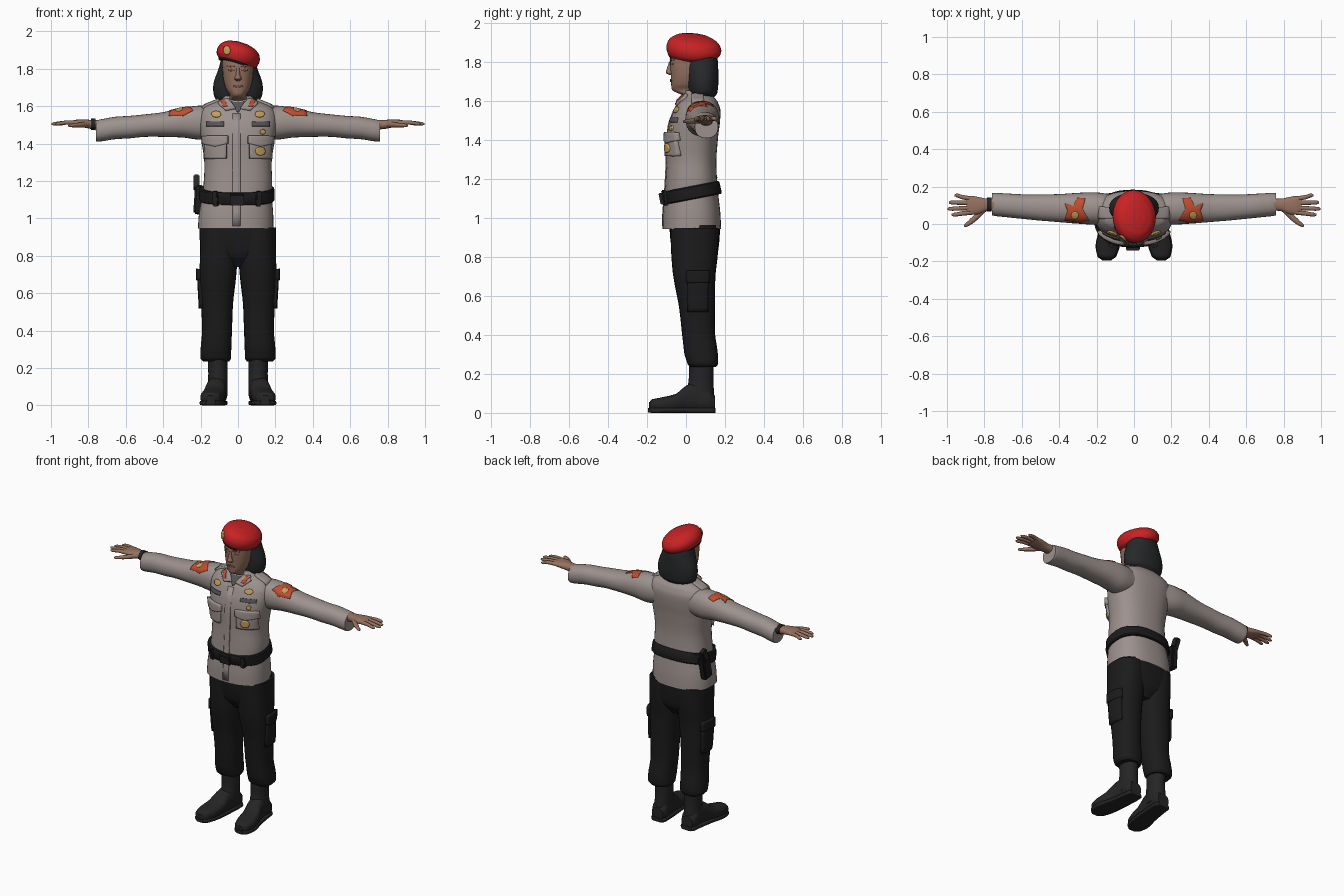
import bpy, bmesh, math
from mathutils import Vector, Matrix
from mathutils.bvhtree import BVHTree


def mat(name, r, g, b):
    m = bpy.data.materials.new(name)
    m.diffuse_color = (r, g, b, 1)
    return m


SHIRT = mat("shirt_grey", .335, .285, .268)
BLACK = mat("trouser_black", .011, .011, .012)
BOOT = mat("boot_black", .018, .018, .018)
HAIR = mat("hair_dark", .019, .021, .022)
SKIN = mat("skin_brown", .30, .165, .115)
RED = mat("beret_red", .58, .016, .018)
PATCH = mat("patch_orange_red", .53, .075, .03)
GOLD = mat("badge_gold", .55, .34, .10)
RIBBON = mat("ribbon_grey", .10, .09, .095)
LIP = mat("lip_brown", .19, .085, .06)


def finish(name, bm, m):
    bmesh.ops.recalc_face_normals(bm, faces=bm.faces)
    me = bpy.data.meshes.new(name)
    bm.to_mesh(me)
    bm.free()
    me.materials.append(m)
    ob = bpy.data.objects.new(name, me)
    bpy.context.collection.objects.link(ob)
    return ob


def loft(name, m, axis, rings, n=2.0, seg=28, s=1, sub=4, xf=None):
    """Skin of (position, centre1, centre2, radius1, radius2) rings along an axis."""
    bm, loops = bmesh.new(), []
    k = len(rings)
    for i in range(k - 1):
        p = [rings[max(0, min(k - 1, i + d))] for d in (-1, 0, 1, 2)]
        for j in range(sub + (i == k - 2)):
            t = j / sub
            v = [.5 * (2 * b + (c - a) * t + (2 * a - 5 * b + 4 * c - d) * t * t
                       + (3 * b - a - 3 * c + d) * t ** 3) for a, b, c, d in zip(*p)]
            v[0] = p[1][0] + (p[2][0] - p[1][0]) * t
            loop = []
            for q in range(seg):
                a = 2 * math.pi * q / seg
                c, d = [math.copysign(abs(f) ** (2 / n), f) for f in (math.cos(a), math.sin(a))]
                co = [v[1] + max(v[3], .001) * c, v[2] + max(v[4], .001) * d]
                co.insert(axis, v[0])
                co[0] *= s
                loop.append(bm.verts.new(co))
            loops.append(loop)
    for a, b in zip(loops, loops[1:]):
        for q in range(seg):
            r = (q + 1) % seg
            bm.faces.new((a[q], a[r], b[r], b[q]))
    bm.faces.new(loops[0])
    bm.faces.new(loops[-1])
    if xf:
        bm.transform(xf)
    return finish(name, bm, m)


def plate(name, m, target, outline, thick=.008, axis=1, sign=-1):
    """Patch draped on a target surface, seen along the given axis."""
    tree = BVHTree.FromPolygons([v.co for v in target.data.vertices],
                                [p.vertices for p in target.data.polygons])
    pts = []
    for (a, b), (c, d) in zip(outline, outline[1:] + outline[:1]):
        pts += [(a + (c - a) * t / 4, b + (d - b) * t / 4) for t in range(4)]
    cx = sum(p[0] for p in pts) / len(pts)
    cy = sum(p[1] for p in pts) / len(pts)
    bm = bmesh.new()

    def drop(a, b):
        o, d = [a, b], Vector((0, 0, 0))
        o.insert(axis, 3 * sign)
        d[axis] = -sign
        hit = tree.ray_cast(Vector(o), d)[0]
        if hit is None:
            hit = tree.find_nearest(Vector([*o[:axis], 0, *o[axis + 1:]]))[0]
        return bm.verts.new(hit)

    prev = None
    mid = drop(cx, cy)
    for k in (.25, .5, .75, 1):
        ring = [drop(cx + (a - cx) * k, cy + (b - cy) * k) for a, b in pts]
        for i in range(len(ring)):
            j = (i + 1) % len(ring)
            bm.faces.new((prev[i], prev[j], ring[j], ring[i]) if prev else (mid, ring[j], ring[i]))
        prev = ring
    ob = finish(name, bm, m)
    mod = ob.modifiers.new("thickness", "SOLIDIFY")
    mod.thickness, mod.offset = thick * 2, 0
    return ob


def rect(x0, x1, z0, z1):
    return [(x0, z0), (x1, z0), (x1, z1), (x0, z1)]


def disc(x, z, r, rz=None):
    return [(x + r * math.cos(i * math.pi / 4), z + (rz or r) * math.sin(i * math.pi / 4)) for i in range(8)]


def box(name, m, loc, size, rot=(0, 0, 0)):
    bm = bmesh.new()
    bmesh.ops.create_cube(bm, size=1)
    bmesh.ops.scale(bm, vec=size, verts=bm.verts)
    bmesh.ops.bevel(bm, geom=bm.edges[:], offset=min(size) * .2, segments=2, affect='EDGES')
    for ax, ang in zip("XYZ", rot):
        bm.transform(Matrix.Rotation(math.radians(ang), 4, ax))
    bm.transform(Matrix.Translation(loc))
    return finish(name, bm, m)


# Shirt body
shirt = loft("shirt", SHIRT, 2, [
    (.945, -.012, .030, .202, .150), (1.03, -.010, .029, .198, .147), (1.12, -.005, .028, .186, .138),
    (1.20, 0, .027, .183, .132), (1.30, 0, .028, .180, .128), (1.42, 0, .033, .196, .132),
    (1.50, 0, .045, .208, .130), (1.56, 0, .058, .205, .118), (1.60, 0, .063, .175, .098),
    (1.625, 0, .062, .115, .080), (1.655, 0, .060, .075, .068)], n=2.4, seg=40)

# Placket, pockets and chest insignia
plate("placket", SHIRT, shirt, rect(-.028, .012, .96, 1.56), .004)
plate("undershirt", RIBBON, shirt, [(-.05, 1.622), (0, 1.565), (.05, 1.622)], .003)
for s, side in ((-1, "right"), (1, "left")):
    def sx(pts):
        return [(s * a, b) for a, b in pts]
    plate(side + "_chest_pocket", SHIRT, shirt, sx(rect(.06, .172, 1.32, 1.40)), .014)
    plate(side + "_pocket_flap", SHIRT, shirt,
          sx([(.052, 1.40), (.115, 1.385), (.18, 1.40), (.18, 1.44), (.052, 1.44)]), .02)
    plate(side + "_ribbon", RIBBON, shirt, sx(rect(.075, .168, 1.492, 1.515)), .007)
    plate(side + "_chest_badge", GOLD, shirt, sx(disc(.115, 1.555, .026, .016)), .009)
    plate(side + "_collar", SHIRT, shirt,
          sx([(.012, 1.585), (.065, 1.575), (.105, 1.61), (.085, 1.632), (.05, 1.635)]), .013)
    plate(side + "_collar_tab", PATCH, shirt,
          sx([(.055, 1.592), (.078, 1.592), (.09, 1.622), (.07, 1.626)]), .018)
    plate(side + "_epaulet", SHIRT, shirt, sx(rect(.10, .185, .03, .09)), .012, 2, 1)
plate("pocket_emblem", GOLD, shirt, disc(.112, 1.36, .024), .024)
plate("small_medal", GOLD, shirt, disc(.13, 1.462, .014), .009)

# Belt, buckle, pouches and holster
tilt = Matrix.Translation((-.006, .028, 1.13)) @ Matrix.Rotation(math.radians(11), 4, 'X')
loft("belt", BLACK, 2, [(-.034, 0, 0, .196, .148), (-.028, 0, 0, .202, .153),
                        (.028, 0, 0, .200, .151), (.034, 0, 0, .194, .146)], n=2.4, seg=40, sub=2, xf=tilt)
box("belt_buckle", BOOT, (-.006, -.126, 1.10), (.075, .02, .06), (11, 0, 0))
for x in (-.12, .11):
    box("belt_loop", BOOT, (x, -.108, 1.105), (.03, .02, .08), (11, 0, 20 if x > 0 else -20))
box("holster", BLACK, (-.212, .10, 1.10), (.045, .075, .15), (-8, 4, 0))
box("pistol_grip", BOOT, (-.222, .125, 1.19), (.032, .05, .08), (-25, 0, 0))

# Trousers
loft("trouser_seat", BLACK, 2, [(.74, 0, .05, .06, .07), (.80, 0, .048, .16, .11),
                                (.88, -.006, .046, .198, .125), (.965, -.008, .045, .196, .130)], n=2.5)
for s, side in ((-1, "right"), (1, "left")):
    leg = loft(side + "_trouser_leg", BLACK, 2, [
        (.235, .117, .088, .070, .066), (.25, .119, .086, .081, .078), (.30, .118, .078, .082, .086),
        (.40, .112, .065, .080, .085), (.55, .112, .056, .086, .093), (.70, .107, .043, .098, .108),
        (.82, .103, .044, .100, .120), (.95, .102, .044, .100, .124)], n=2.3, s=s)
    plate(side + "_cargo_pocket", BLACK, leg, rect(.01, .11, .52, .68), .014, 0, s)
    plate(side + "_cargo_flap", BLACK, leg, rect(.005, .115, .67, .73), .02, 0, s)
    # Boots
    loft(side + "_boot_shaft", BOOT, 2, [
        (.05, .110, .080, .054, .066), (.12, .108, .075, .053, .068), (.17, .107, .077, .052, .063),
        (.27, .108, .078, .053, .064)], s=s)
    loft(side + "_boot_foot", BOOT, 1, [
        (-.19, .146, .036, .022, .018), (-.175, .145, .040, .046, .030), (-.12, .140, .043, .061, .038),
        (-.05, .130, .052, .060, .047), (.0, .120, .072, .054, .067), (.06, .112, .08, .052, .075),
        (.12, .110, .062, .052, .057), (.148, .109, .05, .040, .040)], n=2.6, s=s)
    loft(side + "_boot_sole", BOOT, 1, [
        (-.195, .146, .013, .025, .011), (-.175, .145, .013, .050, .013), (-.11, .139, .013, .066, .013),
        (-.02, .124, .013, .060, .013), (.08, .112, .013, .055, .013), (.14, .109, .013, .050, .013),
        (.152, .109, .013, .038, .013)], n=5, s=s)
    # Sleeves
    arm = loft(side + "_sleeve", SHIRT, 0, [
        (.10, .080, 1.515, .075, .080), (.20, .083, 1.512, .086, .091), (.29, .084, 1.512, .083, .080),
        (.40, .085, 1.502, .075, .066), (.50, .088, 1.496, .070, .060), (.58, .092, 1.488, .066, .060),
        (.66, .098, 1.483, .064, .060), (.74, .104, 1.470, .062, .059), (.758, .105, 1.468, .060, .057)],
        n=2.2, s=s)
    # Shoulder patches draped over the sleeve
    plate(side + "_sleeve_patch", PATCH, arm, [(s * a, b) for a, b in (
        (.24, .02), (.29, .008), (.37, .022), (.355, .07), (.37, .11), (.325, .095),
        (.30, .14), (.26, .135), (.275, .08))], .004, 2, 1)
    plate(side + "_patch_emblem", GOLD, arm, [(s * a, b) for a, b in disc(.315, .048, .02)], .006, 2, 1)
    # Hands with spread fingers
    loft(side + "_palm", SKIN, 0, [
        (.73, .105, 1.500, .032, .026), (.79, .102, 1.503, .034, .024), (.83, .098, 1.508, .046, .021),
        (.87, .100, 1.511, .050, .016), (.895, .101, 1.511, .045, .010)], n=2.4, seg=20, s=s)
    for i, (y0, y1, tip) in enumerate(((.062, .050, .975), (.087, .081, .997), (.112, .115, .99), (.135, .153, .96))):
        loft(f"{side}_finger_{i + 1}", SKIN, 0, [
            (.86, y0, 1.511, .012, .012), (.92, (y0 + y1) / 2, 1.512, .012, .011),
            (tip - .012, y1, 1.506, .010, .009), (tip, y1, 1.505, .005, .005)], seg=12, s=s)
    loft(side + "_thumb", SKIN, 0, [
        (.79, .085, 1.503, .018, .016), (.835, .045, 1.500, .020, .014), (.875, .012, 1.498, .017, .011),
        (.902, -.006, 1.496, .010, .008), (.908, -.008, 1.496, .004, .004)], seg=12, s=s)
loft("watch_band", BOOT, 0, [(.762, .104, 1.502, .037, .031), (.785, .104, 1.503, .037, .030)], s=-1)

# Head and face
head = loft("head", SKIN, 2, [
    (1.58, 0, .050, .058, .055), (1.63, 0, .045, .058, .062), (1.655, 0, .010, .044, .078),
    (1.685, 0, .008, .062, .084), (1.73, 0, .014, .076, .092), (1.79, 0, .022, .083, .104),
    (1.85, 0, .032, .083, .108), (1.90, 0, .035, .060, .080)], n=2.2)
loft("nose", SKIN, 2, [(1.735, 0, -.072, .012, .012), (1.745, 0, -.083, .019, .020),
                       (1.765, 0, -.083, .012, .016), (1.805, 0, -.078, .008, .009)], seg=16)
plate("lips", LIP, head, disc(0, 1.707, .026, .007), .004)
for s, side in ((-1, "right"), (1, "left")):
    plate(side + "_eye", LIP, head, disc(s * .036, 1.792, .016, .006), .002)
    plate(side + "_eyebrow", LIP, head, disc(s * .037, 1.813, .022, .005), .004)

# Shoulder-length hair
loft("hair", HAIR, 2, [
    (1.618, 0, .088, .085, .055), (1.64, 0, .088, .122, .072), (1.69, 0, .086, .133, .080),
    (1.74, 0, .084, .126, .082), (1.80, 0, .078, .104, .086), (1.85, .002, .07, .092, .085),
    (1.88, .005, .06, .070, .07)], n=2.2, seg=32)

# Tilted beret with band and badge
lean = Matrix.Translation((.002, .040, 1.872)) @ Matrix.Rotation(math.radians(18), 4, 'Y') \
    @ Matrix.Rotation(math.radians(-5), 4, 'X')
beret = loft("beret", RED, 2, [
    (-.045, 0, -.005, .098, .122), (-.025, 0, 0, .114, .137), (.005, 0, 0, .118, .141),
    (.035, 0, -.004, .106, .126), (.056, 0, -.008, .078, .094), (.066, 0, -.01, .040, .05),
    (.068, 0, -.01, .004, .005)], seg=36, xf=lean)
loft("beret_band", BLACK, 2, [(-.053, 0, -.005, .096, .119), (-.040, 0, -.005, .100, .125)],
     seg=36, xf=lean)
plate("beret_badge", GOLD, beret, disc(-.058, 1.898, .018, .024), .006)

# Smooth shading with sharp creases kept
bpy.ops.object.select_all(action='SELECT')
bpy.context.view_layer.objects.active = shirt
bpy.ops.object.shade_smooth_by_angle(angle=math.radians(40))
